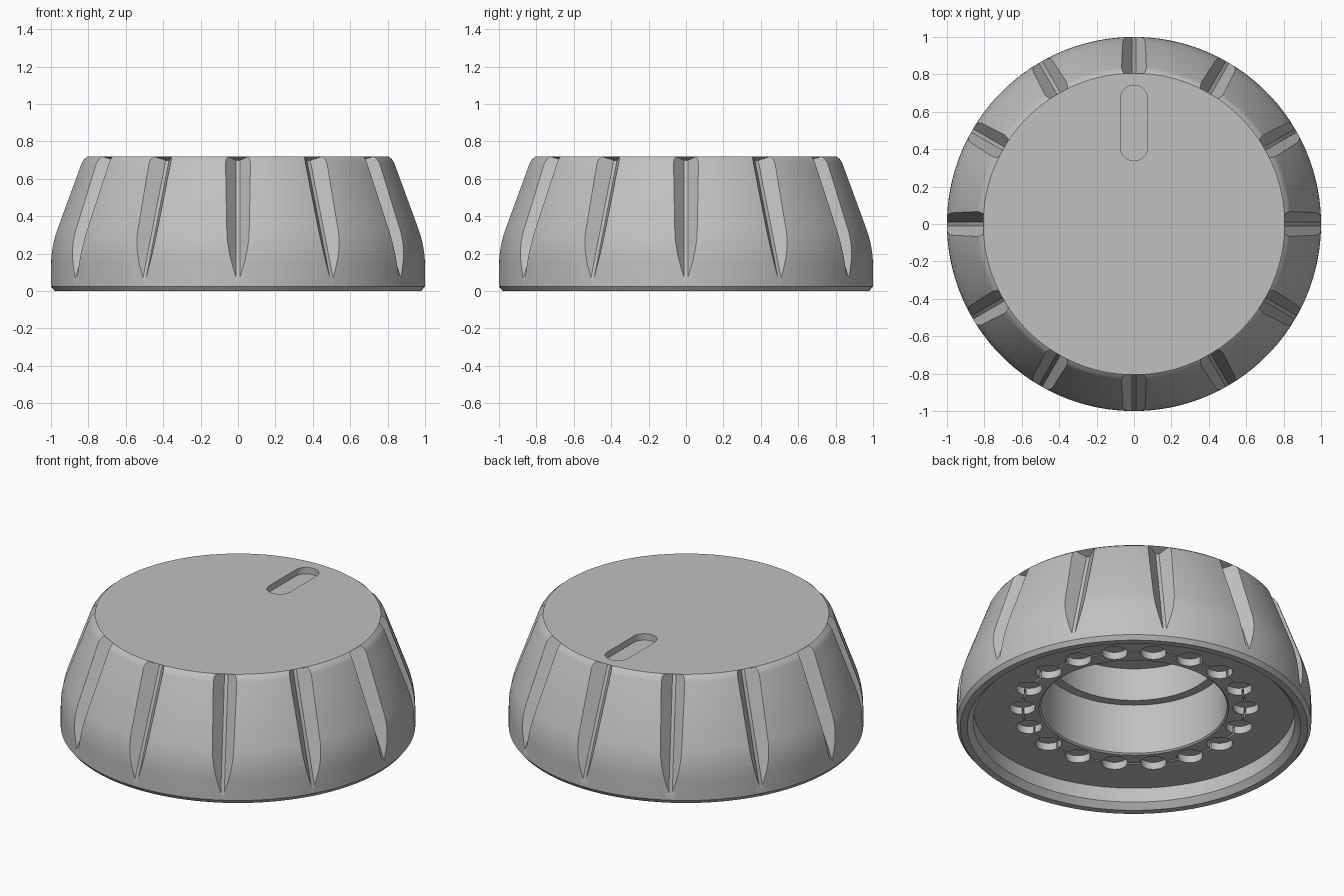
import bpy, bmesh
from math import sin, cos, pi, radians
from mathutils import Vector, Matrix

SEGMENTS = 180
Z = Vector((0, 0, 1))

cube = bpy.data.objects.get("Cube")
if cube:
    bpy.data.objects.remove(cube, do_unlink=True)

grey = bpy.data.materials.new("plain grey")
grey.use_nodes = True
colour = (0.53, 0.53, 0.53, 1)
grey.diffuse_color = colour
grey.node_tree.nodes["Principled BSDF"].inputs["Base Color"].default_value = colour


def make_object(name, bm):
    bmesh.ops.recalc_face_normals(bm, faces=bm.faces)
    mesh = bpy.data.meshes.new(name)
    bm.to_mesh(mesh)
    bm.free()
    obj = bpy.data.objects.new(name, mesh)
    bpy.context.collection.objects.link(obj)
    return obj


def lathe(name, profile):
    """Turn an open (radius, height) profile, capping both ends."""
    bm = bmesh.new()
    rings = []
    for r, z in profile:
        rings.append([bm.verts.new((r * cos(2 * pi * i / SEGMENTS),
                                    r * sin(2 * pi * i / SEGMENTS), z))
                      for i in range(SEGMENTS)])
    for a, b in zip(rings, rings[1:]):
        for i in range(SEGMENTS):
            j = (i + 1) % SEGMENTS
            bm.faces.new((a[i], a[j], b[j], b[i]))
    bm.faces.new(rings[0])
    bm.faces.new(rings[-1])
    return make_object(name, bm)


def prism(bm, outline, shift, turn=0):
    """Extrude an outline by a vector, then turn it about the knob axis."""
    rot = Matrix.Rotation(turn, 3, 'Z')
    low = [bm.verts.new(rot @ p) for p in outline]
    high = [bm.verts.new(rot @ (p + shift)) for p in outline]
    bm.faces.new(low)
    bm.faces.new(high)
    for i in range(len(low)):
        j = (i + 1) % len(low)
        bm.faces.new((low[i], low[j], high[j], high[i]))


def arc(cx, cy, r, start, end, steps):
    return [Vector((cx + r * cos(start + (end - start) * i / steps),
                    cy + r * sin(start + (end - start) * i / steps), 0))
            for i in range(steps + 1)]


# Shoulder curve between the upright skirt and the tapered side
def shoulder(steps=10):
    a, b, c = Vector((1, .14)), Vector((1, .24)), Vector((.967, .33))
    return [tuple(a * (1 - t) ** 2 + b * 2 * t * (1 - t) + c * t * t)
            for t in (i / steps for i in range(steps + 1))]


# Body: top, side, skirt, hollow underside, stepped central bore
top = [(.806, .717), (.824, .706), (.838, .685)]
side = list(reversed(shoulder()))
skirt = [(1, .025), (.98, 0), (.94, 0), (.907, .035), (.907, .125)]
seam = [(.635, .125), (.635, .165), (.625, .165), (.625, .125)]
bore = [(.535, .125), (.525, .133), (.525, .445), (.47, .445), (.47, .65)]
body = lathe("knob_body", [(.806, .72)] + top[1:] + side + skirt + seam + bore)

cut = bmesh.new()

# Twelve tapered grip grooves with a narrow floor
low, high = Vector((1, 0, .07)), Vector((.755, 0, .699))
along = (high - low).normalized()
out = Vector((along.z, 0, -along.x))
start = low - along * .1
section = [start + out * n + Vector((0, s, 0))
           for n, s in ((0, -.01), (0, .01), (.16, .14), (.16, -.14))]
for k in range(12):
    prism(cut, section, high - start, radians(30 * k))

# Eighteen round detent pockets underneath
for k in range(18):
    ring = [p + Z * .05 for p in arc(.63, 0, .073, 0, 2 * pi, 32)[:-1]]
    prism(cut, ring, Z * .12, radians(20 * k))

# Rounded pointer slot in the top
slot = arc(0, .67, .072, 0, pi, 20) + arc(0, .41, .072, pi, 2 * pi, 20)
prism(cut, [p + Z * .68 for p in slot], Z * .1)

cutter = make_object("recess_cutter", cut)
cutter.hide_render = True

# Cut the recesses and keep the finished mesh
mod = body.modifiers.new("recesses", 'BOOLEAN')
mod.operation = 'DIFFERENCE'
mod.solver = 'EXACT'
mod.object = cutter
bpy.ops.object.select_all(action='DESELECT')
body.select_set(True)
bpy.context.view_layer.objects.active = body
bpy.ops.object.modifier_apply(modifier=mod.name)
bpy.data.objects.remove(cutter, do_unlink=True)

body.data.materials.clear()
body.data.materials.append(grey)
bpy.ops.object.shade_smooth_by_angle(angle=radians(25))
